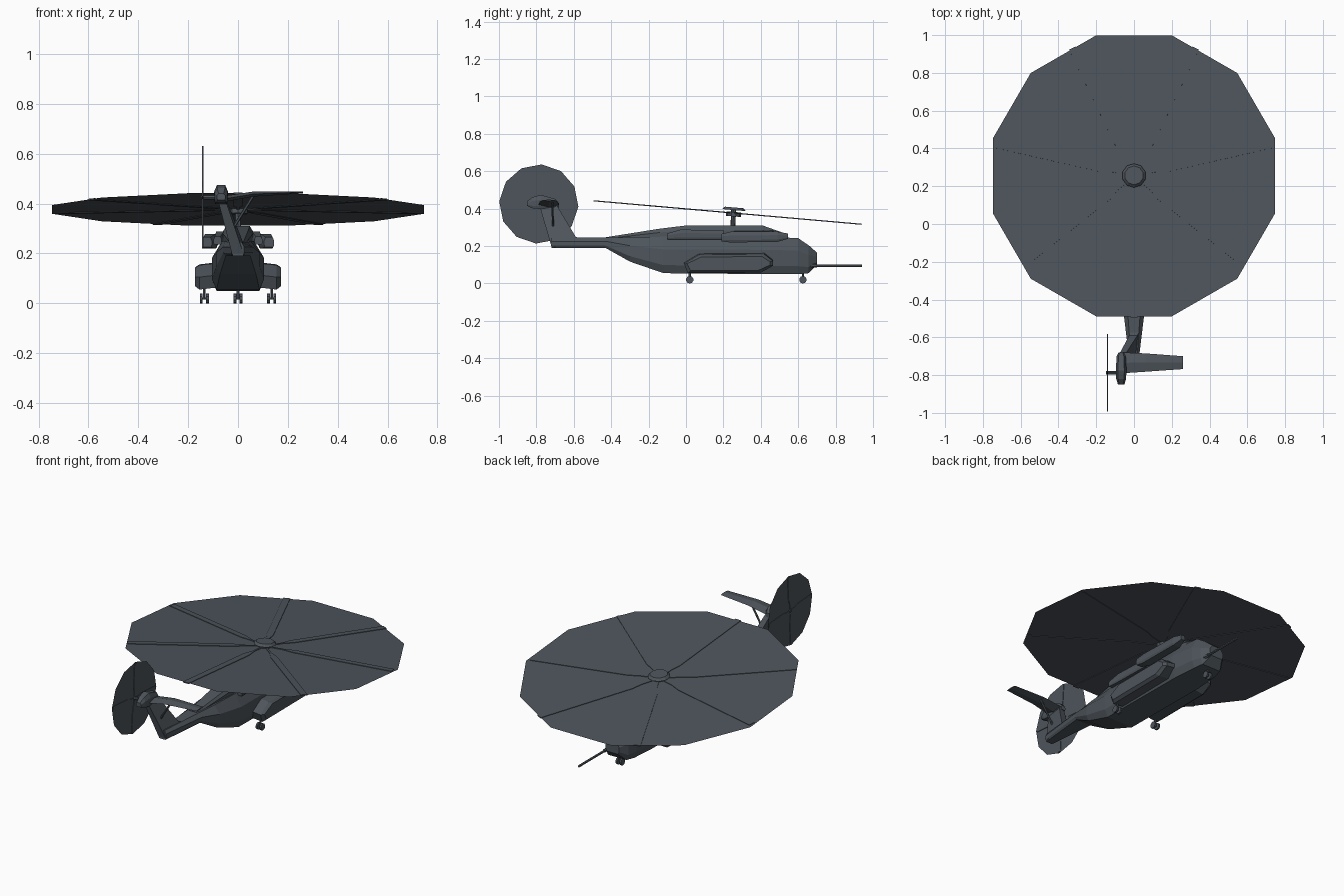
import bpy, bmesh, math
from mathutils import Matrix, Vector

if "Cube" in bpy.data.objects:
    bpy.data.objects.remove(bpy.data.objects["Cube"])

mat = bpy.data.materials.new("slate_grey")
mat.diffuse_color = (0.075, 0.09, 0.105, 1)
mat.use_nodes = True
mat.node_tree.nodes["Principled BSDF"].inputs["Base Color"].default_value = mat.diffuse_color


def finish(name, bm):
    bmesh.ops.recalc_face_normals(bm, faces=bm.faces)
    me = bpy.data.meshes.new(name)
    bm.to_mesh(me)
    bm.free()
    me.materials.append(mat)
    ob = bpy.data.objects.new(name, me)
    bpy.context.collection.objects.link(ob)
    return ob


def loft(name, rings, m=Matrix()):
    """Skin a run of equal-length rings and cap both ends."""
    bm = bmesh.new()
    vs = [[bm.verts.new(m @ Vector(p)) for p in r] for r in rings]
    n = len(rings[0])
    for a, b in zip(vs, vs[1:]):
        for i in range(n):
            j = (i + 1) % n
            bm.faces.new((a[i], a[j], b[j], b[i]))
    bm.faces.new(vs[0])
    bm.faces.new(vs[-1])
    return finish(name, bm)


def hull(y, zb, zt, w, wt=0.6, x=0):
    """Eight-sided body section at station y."""
    h = zt - zb
    half = [(0.82 * w, zb), (w, zb + 0.22 * h), (w, zb + 0.65 * h), (wt * w, zt)]
    return [(x + a, y, z) for a, z in half] + [(x - a, y, z) for a, z in reversed(half)]


def rod(name, p, q, r, n=8, r2=None):
    p, q = Vector(p), Vector(q)
    d = q - p
    m = Matrix.Translation((p + q) / 2) @ d.to_track_quat('Z', 'Y').to_matrix().to_4x4()
    bm = bmesh.new()
    bmesh.ops.create_cone(bm, cap_ends=True, segments=n, radius1=r,
                          radius2=r if r2 is None else r2, depth=d.length, matrix=m)
    return finish(name, bm)


def rotor(name, m, radius, sides, phase, blades, first, chord, root, disc_r):
    """Blur disc in the local XY plane plus thin tapered blades."""
    bm = bmesh.new()
    bm.faces.new([bm.verts.new(m @ Vector((disc_r * math.cos(a), disc_r * math.sin(a), 0)))
                  for a in (phase + i * math.tau / sides for i in range(sides))])
    finish(name + "_disc", bm)
    t = 0.003
    for i in range(blades):
        mm = m @ Matrix.Rotation(first + i * math.tau / blades, 4, 'Z')
        rings = []
        for r, c in ((0, .25), (root, .3), (root * 1.6, 1), (radius, 1)):
            c *= chord / 2
            rings.append([(r, -c, -t), (r, c, -t), (r, c, t), (r, -c, t)])
        loft(f"{name}_blade_{i + 1}", rings, mm)


# Fuselage and tail boom
loft("fuselage", [hull(*s) for s in (
    (.70, .10, .165, .045), (.655, .055, .205, .075), (.60, .05, .242, .09),
    (.45, .05, .25, .105), (-.12, .055, .25, .105), (-.30, .117, .248, .088),
    (-.43, .19, .245, .06), (-.72, .19, .245, .025))])

# Raised roof fairing
loft("roof_fairing", [hull(*s, .75) for s in (
    (-.43, .225, .247, .03), (-.14, .235, .293, .055), (0, .235, .31, .063),
    (.41, .235, .31, .063), (.545, .235, .262, .05))])

for s, side in ((-1, "left"), (1, "right")):
    # Sponsons
    prof = [(-.01, .105), (.07, .153), (.42, .156), (.465, .12), (.465, .095), (.40, .058), (.01, .055)]
    loft(f"sponson_{side}", [
        [(s * .085, y, z + .008) for y, z in prof],
        [(s * .155, y, z) for y, z in prof],
        [(s * .172, .225 + (y - .225) * .93, .108 + (z - .108) * .75) for y, z in prof]])

    # Engine pods with pylons and exhausts
    loft(f"engine_pod_{side}", [hull(y, zc - r, zc + r, r, .7, s * x) for y, zc, r, x in (
        (.19, .245, .020, .125), (.24, .248, .029, .113), (.49, .250, .027, .108), (.545, .253, .014, .108))])
    loft(f"engine_pylon_{side}", [
        [(s * .04, .25, .285), (s * .04, .47, .285), (s * .04, .47, .245), (s * .04, .25, .245)],
        [(s * .115, .27, .268), (s * .115, .45, .268), (s * .115, .45, .245), (s * .115, .27, .245)]])
    loft(f"exhaust_{side}", [hull(y, .235, zt, w, .7, s * x) for y, zt, w, x in (
        (-.10, .268, .016, .082), (-.03, .288, .022, .072), (.20, .285, .022, .066))])


# Twin-wheel landing gear
def gear(name, x, y):
    rod(name + "_leg", (x, y, .02), (x, y, .08), .006, 6)
    rod(name + "_axle", (x - .016, y, .02), (x + .016, y, .02), .004, 6)
    for k, s in enumerate((-1, 1)):
        rod(f"{name}_wheel_{k + 1}", (x + s * .007, y, .02), (x + s * .018, y, .02), .02, 10)


gear("main_gear_left", -.135, .02)
gear("main_gear_right", .135, .02)
gear("nose_gear", 0, .625)

# Refuelling probe
rod("refuel_probe", (.055, .55, .095), (.055, .94, .095), .007, 6)
rod("refuel_probe_root", (.055, .56, .095), (.055, .70, .095), .016, 6, .01)

# Canted tail fin
loft("tail_fin", [
    [(-.026, -.70, .195), (.026, -.70, .195), (.024, -.575, .245), (-.024, -.575, .245)],
    [(-.025, -.72, .20), (.022, -.72, .20), (.018, -.59, .25), (-.025, -.59, .25)],
    [(-.082, -.785, .42), (-.052, -.785, .42), (-.048, -.692, .42), (-.08, -.692, .42)]])

# Tail gearbox pod and shaft
loft("tail_gearbox", [hull(y, zb, zt, w, .6, -.068) for y, zb, zt, w in (
    (-.85, .415, .44, .017), (-.82, .402, .462, .026), (-.775, .398, .474, .028),
    (-.70, .402, .452, .024), (-.68, .405, .43, .014))])
rod("tail_rotor_shaft", (-.07, -.787, .425), (-.148, -.787, .425), .009, 8)

# Gull stabiliser and its brace
loft("stabiliser", [
    [(x, y0, z), (x, (y0 + y1) / 2, z - t), (x, y1, z), (x, (y0 + y1) / 2, z + t)]
    for x, y0, y1, z, t in ((-.06, -.79, -.68, .418, .012), (.06, -.782, -.685, .438, .010),
                            (.26, -.768, -.70, .445, .004))])
rod("stabiliser_brace", (-.03, -.71, .285), (.065, -.715, .437), .006, 6)

# Main rotor, tilted toward the nose
main = Matrix.Translation((0, .255, .3765)) @ Matrix.Rotation(math.radians(-5), 4, 'X')
rotor("main_rotor", main, .753, 12, math.radians(15), 7, math.radians(-90), .038, .11, .773)
rod("main_rotor_mast", (0, .25, .29), (0, .255, .40), .013, 8)
rod("main_rotor_head", main @ Vector((0, 0, -.018)), main @ Vector((0, 0, .006)), .04, 10)
rod("main_rotor_cap", main @ Vector((0, 0, .016)), main @ Vector((0, 0, .03)), .064, 10, .05)

# Tail rotor
tail = Matrix.Translation((-.141, -.787, .425)) @ Matrix.Rotation(math.radians(90), 4, 'Z') \
    @ Matrix.Rotation(math.radians(90), 4, 'X')
rotor("tail_rotor", tail, .205, 12, math.radians(-4), 4, math.radians(-4), .022, .04, .212)
